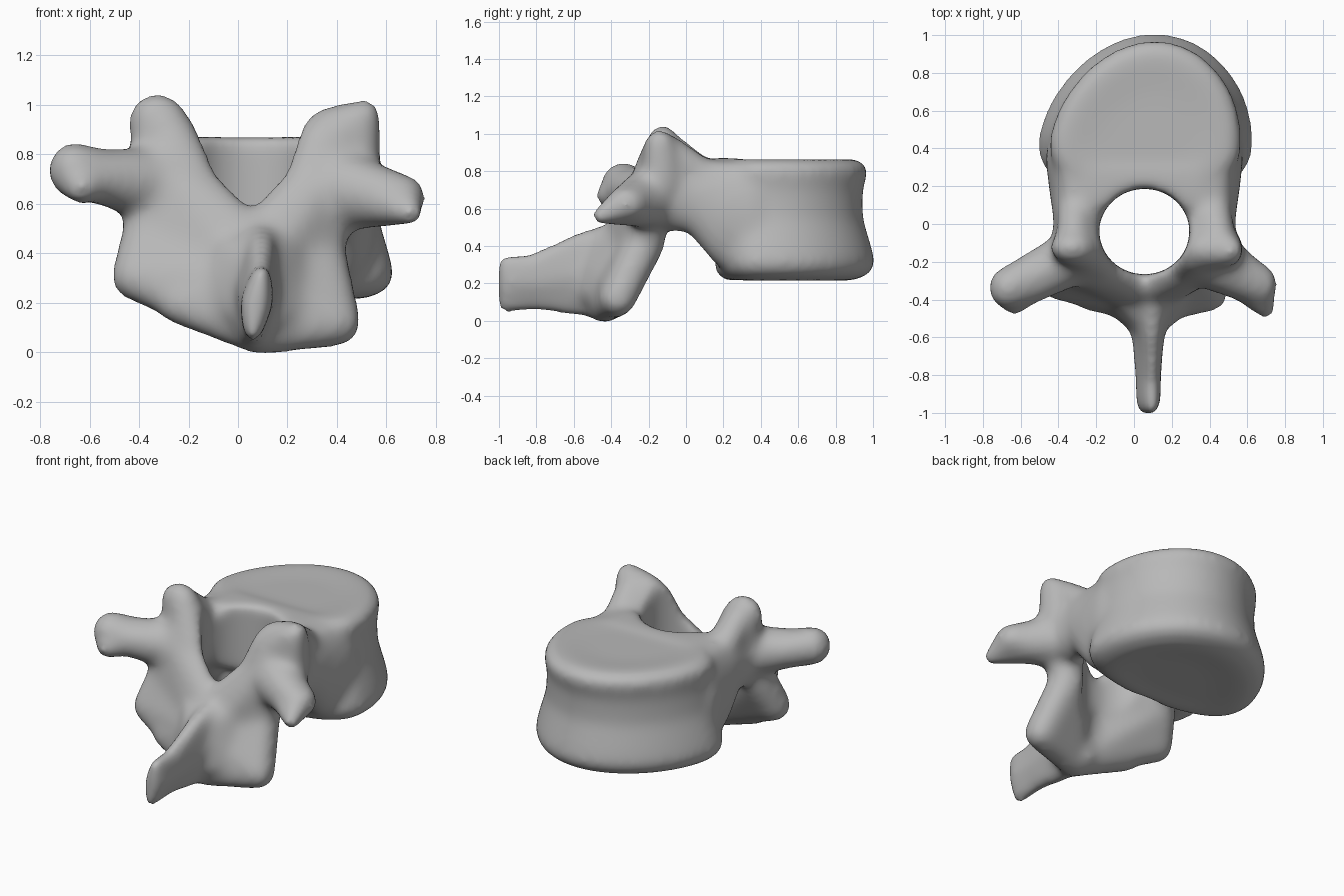
import bpy
import bmesh
from math import cos, sin, pi
from mathutils import Vector

cube = bpy.data.objects.get("Cube")
if cube:
    bpy.data.objects.remove(cube, do_unlink=True)

# Unit sphere directions shared by every rounded lump
ball = bmesh.new()
bmesh.ops.create_icosphere(ball, subdivisions=3, radius=1)
DIRS = [v.co.copy() for v in ball.verts]
ball.free()

bone_bm = bmesh.new()


def hull(*nodes):
    """Add a rounded solid wrapped around ellipsoids (centre, radius or radii)."""
    part = bmesh.new()
    for centre, r in nodes:
        r = Vector(r) if isinstance(r, tuple) else Vector((r, r, r))
        for d in DIRS:
            part.verts.new(Vector(centre) + d * r)
    bmesh.ops.convex_hull(part, input=part.verts)
    bmesh.ops.delete(part, geom=[v for v in part.verts if not v.link_faces], context='VERTS')
    mesh = bpy.data.meshes.new("part")
    part.to_mesh(mesh)
    part.free()
    bone_bm.from_mesh(mesh)
    bpy.data.meshes.remove(mesh)


def chain(*nodes):
    for a, b in zip(nodes, nodes[1:]):
        hull(a, b)


def loft(bm, rings):
    loops = [[bm.verts.new(p) for p in ring] for ring in rings]
    n = len(loops[0])
    for lo, hi in zip(loops, loops[1:]):
        for i in range(n):
            j = (i + 1) % n
            bm.faces.new((lo[i], lo[j], hi[j], hi[i]))
    bm.faces.new(loops[0][::-1])
    bm.faces.new(loops[-1])


def body_ring(z, a, b):
    """Rounded and slightly skewed at the far side, flattened toward the canal."""
    pts = []
    for i in range(64):
        t = 2 * pi * i / 64
        s = sin(t)
        front = max(s, 0)
        y = b * s if s > 0 else -0.55 * b * abs(s) ** 0.65
        pts.append((0.06 + 0.05 * front + a * cos(t) * (1 - 0.09 * front), 0.45 + y, z))
    return pts


# Vertebral body: waisted drum with a slightly dished top
loft(bone_bm, [body_ring(*r) for r in (
    (0.225, 0.25, 0.25), (0.212, 0.43, 0.41), (0.23, 0.505, 0.495), (0.265, 0.555, 0.545),
    (0.315, 0.572, 0.562), (0.40, 0.55, 0.54), (0.55, 0.505, 0.495), (0.70, 0.495, 0.495),
    (0.80, 0.51, 0.525), (0.845, 0.49, 0.505), (0.867, 0.43, 0.44), (0.855, 0.25, 0.25))])

# Pedicles flaring into the body, and the wall that rounds the canal
for x, out in ((-0.31, -0.03), (0.42, 0.03)):
    chain(((x, -0.08, 0.67), (0.12, 0.1, 0.19)), ((x, 0.04, 0.665), (0.12, 0.1, 0.195)),
          ((x + out / 3, 0.18, 0.575), (0.13, 0.1, 0.285)),
          ((x + out, 0.36, 0.545), (0.13, 0.12, 0.315)))
hull(*[((x, y, 0.66), (0.11, 0.11, 0.21)) for x in (-0.25, 0.36) for y in (0.12, 0.28)])

# Upper articular processes
left_root = ((-0.25, -0.14, 0.825), 0.115)
left_tip = ((-0.325, -0.125, 0.94), (0.12, 0.09, 0.108))
chain(((-0.30, -0.11, 0.74), 0.13), left_tip, left_root)
hull(((-0.31, 0.07, 0.78), 0.1), ((-0.32, -0.09, 0.925), 0.085), left_root)
right_root = ((0.335, -0.15, 0.835), 0.115)
right_tip = ((0.51, -0.14, 0.95), (0.07, 0.08, 0.075))
hull(((0.42, -0.11, 0.74), 0.14), ((0.38, -0.135, 0.905), (0.11, 0.09, 0.09)),
     right_tip, right_root, ((0.47, -0.13, 0.74), 0.11))
hull(((0.42, 0.07, 0.78), 0.1), ((0.45, -0.09, 0.91), 0.085), right_root)

# Transverse processes
chain(((-0.37, -0.20, 0.68), 0.145), ((-0.54, -0.285, 0.705), (0.1, 0.14, 0.115)),
      ((-0.665, -0.34, 0.735), (0.105, 0.115, 0.115)))
hull(((-0.54, -0.285, 0.705), (0.1, 0.13, 0.1)), ((-0.68, -0.32, 0.73), (0.09, 0.09, 0.09)),
     ((-0.635, -0.41, 0.67), 0.075))
chain(((0.44, -0.20, 0.655), 0.16), ((0.56, -0.27, 0.63), (0.11, 0.135, 0.13)),
      ((0.665, -0.32, 0.625), (0.097, 0.11, 0.095)))
hull(((0.57, -0.28, 0.61), (0.1, 0.13, 0.11)), ((0.665, -0.32, 0.625), (0.09, 0.11, 0.09)),
     ((0.70, -0.46, 0.56), 0.047))

# Laminae: rounded notch edge, then upper and lower plate on each side
mid_top = ((0.06, -0.35, 0.44), 0.09)
mid = ((0.06, -0.41, 0.30), 0.085)
mid_low = ((0.09, -0.44, 0.075), 0.09)
for root, edge, top, waist, low in (
        (left_root, ((-0.165, -0.22, 0.665), 0.1), ((-0.30, -0.18, 0.72), 0.125),
         ((-0.36, -0.22, 0.48), 0.11), ((-0.415, -0.30, 0.305), 0.1)),
        (right_root, ((0.275, -0.22, 0.675), 0.1), ((0.38, -0.18, 0.72), 0.125),
         ((0.325, -0.22, 0.42), 0.11), ((0.40, -0.365, 0.12), 0.1))):
    chain(mid_top, edge, root)
    hull(edge, root, top)
    hull(mid_top, mid, edge, top, waist)
    hull(mid, mid_low, waist, low)
hull(mid_low, ((-0.24, -0.37, 0.20), 0.09), mid)

# Spinous process: tall blade with thin upper and lower edges
blade = ((-0.42, 0.09, 0.44, 0.115), (-0.54, 0.08, 0.42, 0.095), (-0.68, 0.09, 0.365, 0.08),
         (-0.82, 0.10, 0.315, 0.07), (-0.945, 0.08, 0.313, 0.066))
for a, b in zip(blade, blade[1:]):
    hull(*[n for y, low, high, r in (a, b) for n in (
        ((0.06, y, low), (0.6 * r, r, 0.65 * r)),
        ((0.075, y, (low + high) / 2), r),
        ((0.095, y, high), (0.6 * r, r, 0.65 * r)))])

# Fairing where the blade spreads into the laminae
hull(((-0.10, -0.38, 0.24), 0.09), ((-0.05, -0.36, 0.43), 0.08),
     ((0.23, -0.40, 0.16), 0.09), ((0.18, -0.36, 0.43), 0.08),
     ((0.07, -0.53, 0.16), 0.09), ((0.07, -0.51, 0.34), 0.085))

bmesh.ops.recalc_face_normals(bone_bm, faces=bone_bm.faces)


def add_object(name, bm):
    mesh = bpy.data.meshes.new(name)
    bm.to_mesh(mesh)
    bm.free()
    obj = bpy.data.objects.new(name, mesh)
    bpy.context.collection.objects.link(obj)
    return obj


vertebra = add_object("vertebra", bone_bm)

# Canal cutter: upright oval column
cut_bm = bmesh.new()
loft(cut_bm, [[(0.055 + 0.24 * cos(2 * pi * i / 48), -0.04 + 0.228 * sin(2 * pi * i / 48), z)
               for i in range(48)] for z in (-0.3, 1.4)])
cutter = add_object("canal_cutter", cut_bm)
cutter.hide_render = True


# Fuse the parts, open the canal, then soften every junction
def remesh(name):
    mod = vertebra.modifiers.new(name, 'REMESH')
    mod.mode = 'VOXEL'
    mod.voxel_size = 0.02


remesh("fuse")
cut = vertebra.modifiers.new("canal", 'BOOLEAN')
cut.operation = 'DIFFERENCE'
cut.object = cutter
remesh("even")
soft = vertebra.modifiers.new("soften", 'SMOOTH')
soft.factor = 0.5
soft.iterations = 26

bpy.context.view_layer.update()
graph = bpy.context.evaluated_depsgraph_get()
baked = bpy.data.meshes.new_from_object(vertebra.evaluated_get(graph))
vertebra.modifiers.clear()
vertebra.data = baked
bpy.data.objects.remove(cutter, do_unlink=True)

# Plain grey bone
grey = bpy.data.materials.new("bone_grey")
grey.use_nodes = True
colour = (0.48, 0.48, 0.48, 1)
grey.diffuse_color = colour
grey.node_tree.nodes["Principled BSDF"].inputs["Base Color"].default_value = colour
baked.materials.clear()
baked.materials.append(grey)
for poly in baked.polygons:
    poly.use_smooth = True
    poly.material_index = 0
